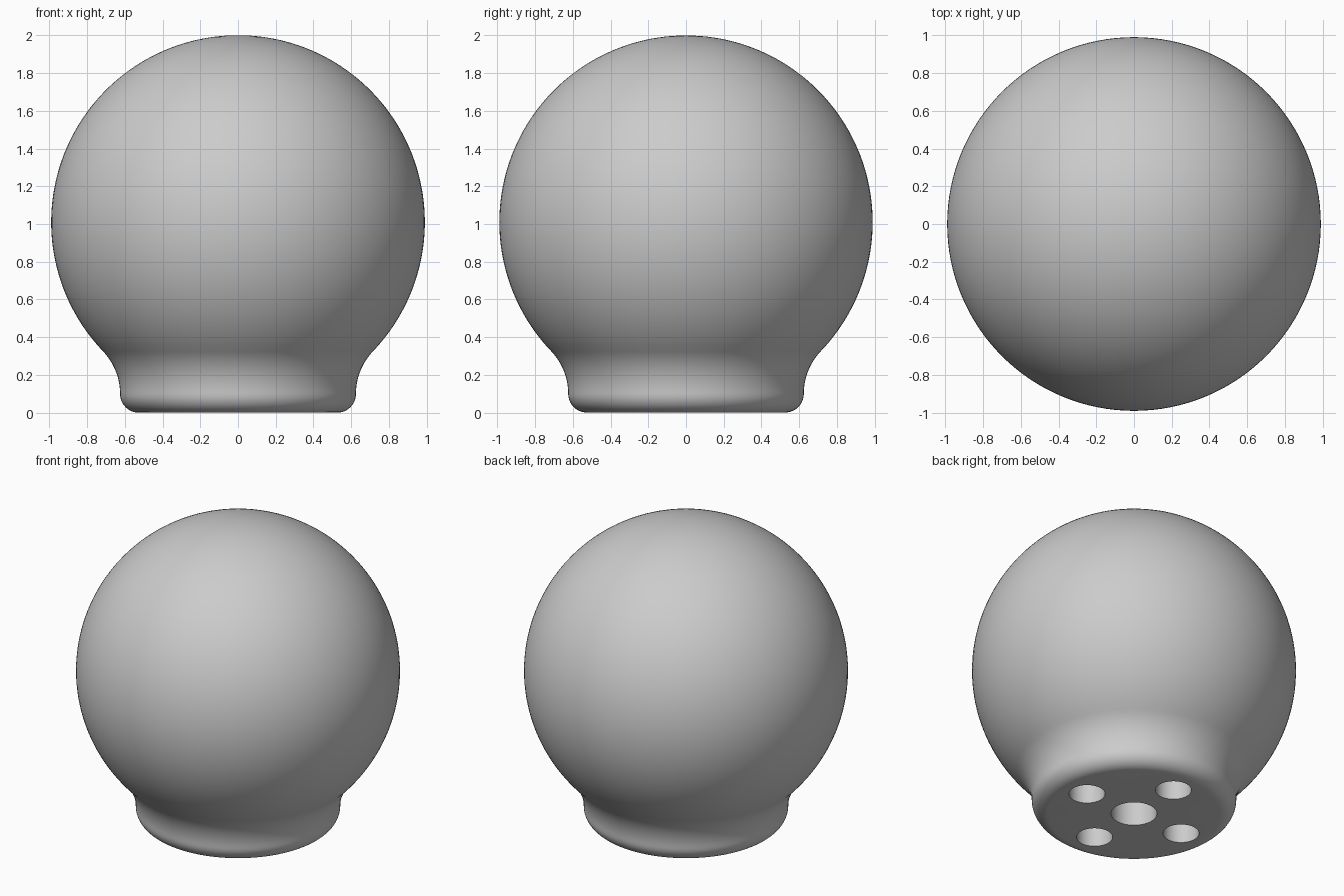
import bpy, bmesh
from math import pi, sin, cos, atan2, hypot
from mathutils import Vector

cube = bpy.data.objects.get("Cube")
if cube:
    bpy.data.objects.remove(cube, do_unlink=True)

grey = bpy.data.materials.new("plain grey")
grey.use_nodes = True
colour = (0.6, 0.6, 0.6, 1)
grey.diffuse_color = colour
grey.node_tree.nodes["Principled BSDF"].inputs["Base Color"].default_value = colour

BALL_R, BALL_Z = 0.99, 1.01
BASE_R, EDGE = 0.625, 0.1


def arc(cx, cz, r, a0, a1, n):
    """Points on an arc in the x-z plane."""
    return [(cx + r * cos(a0 + (a1 - a0) * i / n),
             cz + r * sin(a0 + (a1 - a0) * i / n)) for i in range(n + 1)]


def make_object(name, bm):
    mesh = bpy.data.meshes.new(name)
    bm.to_mesh(mesh)
    bm.free()
    mesh.materials.append(grey)
    obj = bpy.data.objects.new(name, mesh)
    bpy.context.collection.objects.link(obj)
    return obj


# Neck fillet: tangent to the upright base wall and to the ball
drop = BALL_Z - EDGE
neck_r = (BASE_R**2 + drop**2 - BALL_R**2) / (2 * (BALL_R - BASE_R))
neck_x = BASE_R + neck_r
touch = atan2(-drop, neck_x)

# Knob profile: rounded foot, neck, ball
profile = [(0, 0)]
profile += arc(BASE_R - EDGE, EDGE, EDGE, -pi / 2, 0, 10)
profile += arc(neck_x, EDGE, neck_r, pi, touch + pi, 14)[1:]
profile += arc(0, BALL_Z, BALL_R, touch, pi / 2, 64)[1:]

bm = bmesh.new()
verts = [bm.verts.new((x, 0, z)) for x, z in profile]
edges = [bm.edges.new(pair) for pair in zip(verts, verts[1:])]
bmesh.ops.spin(bm, geom=verts + edges, cent=(0, 0, 0), axis=(0, 0, 1),
               angle=2 * pi, steps=128, use_duplicate=False)
bmesh.ops.remove_doubles(bm, verts=bm.verts, dist=0.0005)
# Join the foot's fan into one flat face
centre = [v for v in bm.verts if v.co.z < 0.001 and hypot(v.co.x, v.co.y) < 0.01]
bmesh.ops.dissolve_verts(bm, verts=centre)
bmesh.ops.recalc_face_normals(bm, faces=bm.faces)
knob = make_object("knob", bm)

# Blind holes in the foot: a wide one in the middle, four around it
holes = [(0, 0, 0.14, 0.5)]
holes += [(0.375 * cos(i * pi / 2), 0.375 * sin(i * pi / 2), 0.11, 0.3) for i in range(4)]
bm = bmesh.new()
for x, y, r, depth in holes:
    made = bmesh.ops.create_cone(bm, cap_ends=True, segments=48, radius1=r,
                                 radius2=r, depth=depth + 0.1)
    bmesh.ops.translate(bm, verts=made["verts"], vec=Vector((x, y, depth / 2 - 0.05)))
cutter = make_object("hole_cutter", bm)
cutter.hide_render = True

cut = knob.modifiers.new("holes", "BOOLEAN")
cut.operation = "DIFFERENCE"
cut.solver = "EXACT"
cut.object = cutter

bpy.ops.object.select_all(action="DESELECT")
knob.select_set(True)
bpy.context.view_layer.objects.active = knob
bpy.ops.object.modifier_apply(modifier=cut.name)
bpy.data.objects.remove(cutter, do_unlink=True)
bpy.ops.object.shade_smooth_by_angle(angle=pi / 6)
